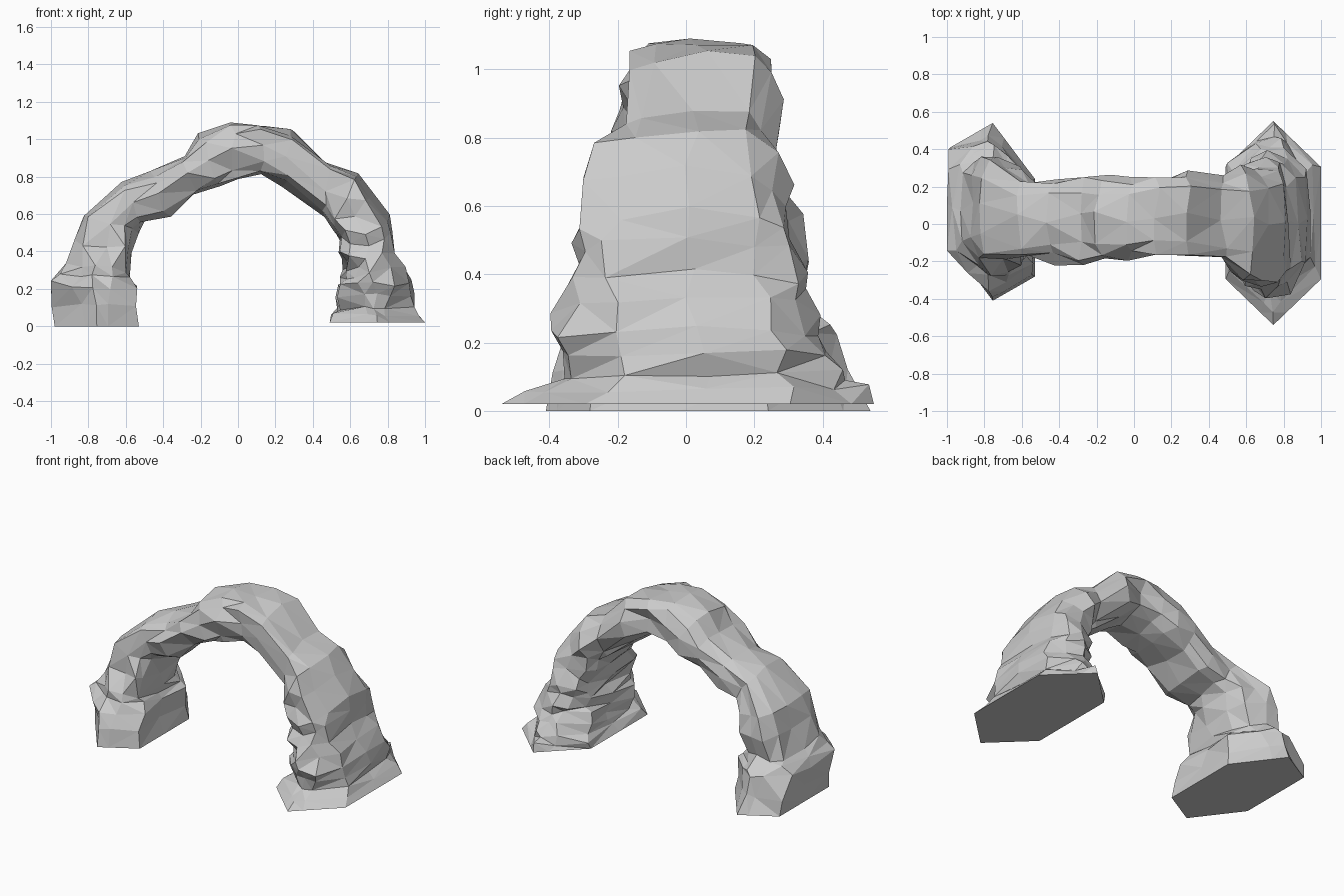
import bpy, bmesh, random
from math import cos, sin, tau, copysign

if "Cube" in bpy.data.objects:
    bpy.data.objects.remove(bpy.data.objects["Cube"])

random.seed(7)
SIDES = 12

# Profile stations: outer x,z, inner x,z, then front and back y for the legs
LEFT_LEG = [
    (-.98, .00, -.53, .00, -.41, .54),
    (-1.0, .23, -.55, .21, -.34, .43),
    (-.91, .32, -.59, .30, -.25, .36),
    (-.84, .58, -.54, .51, -.18, .32),
]
SPAN = [
    (-.62, .76, -.50, .56),
    (-.46, .82, -.37, .59),
    (-.30, .92, -.22, .70),
    (-.20, 1.03, -.09, .76),
    (-.03, 1.09, -.01, .79),
    (.12, 1.08, .14, .83),
    (.30, 1.04, .25, .76),
    (.48, .87, .46, .60),
]
RIGHT_LEG = [
    (.63, .82, .51, .53, -.27, .29),
    (.82, .58, .55, .40, -.33, .32),
    (.83, .41, .57, .30, -.35, .35),
    (.94, .24, .54, .21, -.39, .40),
    (.93, .11, .53, .10, -.37, .48),
    (1.0, .02, .49, .02, -.54, .55),
]


def midway(stations):
    """Insert a station halfway between each neighbouring pair."""
    out = [stations[0]]
    for a, b in zip(stations, stations[1:]):
        out += [tuple((p + q) / 2 for p, q in zip(a, b)), b]
    return out


def section_point(k, foot):
    """Unit cross-section: boxy for the span, pointed hexagon for the feet."""
    c, s = cos(tau * k / SIDES), sin(tau * k / SIDES)
    hx = min(1, 2 * (1 - abs(s))) if abs(s) > .5 else 1
    hy = 1 - .45 * hx if abs(s) > .1 else 0
    box = [copysign(abs(t) ** .62, t) if abs(t) > 1e-6 else 0 for t in (c, s)]
    return (box[0] * (1 - foot) + copysign(hx, c) * foot,
            box[1] * (1 - foot) + copysign(hy, s) * foot)


# The span keeps a nearly even depth with small steps
span = [s + (-.19 - random.uniform(-.02, .02), .255 + random.uniform(-.02, .02))
        for s in SPAN]
stations = midway(LEFT_LEG) + span + midway(RIGHT_LEG)

# Sweep the rough rock section from one foot over to the other
bm = bmesh.new()
rings = []
last = len(stations) - 1
for i, (ox, oz, ix, iz, y0, y1) in enumerate(stations):
    foot = max(0, min(1, 1.15 - (oz + iz) * 1.3))
    skew = .085 * max(foot, .5) if ox < -.7 else 0   # left foot is twisted
    ring = []
    for k in range(SIDES):
        u, v = section_point(k, foot)
        x = (ox + ix) / 2 + u * (ox - ix) / 2
        z = (oz + iz) / 2 + u * (oz - iz) / 2
        y = (y0 + y1) / 2 + v * (y1 - y0) / 2 + u * skew
        if 0 < i < last:
            x = max(-1, min(1, x + random.uniform(-.02, .02)))
            y += random.uniform(-.03, .03)
            z = min(1.09, z + random.uniform(-.018, .018))
        ring.append(bm.verts.new((x, y, z)))
    rings.append(ring)

for a, b in zip(rings, rings[1:]):
    for k in range(SIDES):
        n = (k + 1) % SIDES
        bm.faces.new((a[k], a[n], b[n], b[k]))

# Facet the rock, then close the flat undersides of the feet
bmesh.ops.triangulate(bm, faces=bm.faces[:], quad_method='SHORT_EDGE')
bm.faces.new(rings[0])
bm.faces.new(rings[-1])
bmesh.ops.recalc_face_normals(bm, faces=bm.faces[:])

mesh = bpy.data.meshes.new("rock_arch")
bm.to_mesh(mesh)
bm.free()
arch = bpy.data.objects.new("rock_arch", mesh)
bpy.context.collection.objects.link(arch)

# Darker grey stone
stone = bpy.data.materials.new("stone")
stone.diffuse_color = (.55, .55, .55, 1)
stone.use_nodes = True
stone.node_tree.nodes["Principled BSDF"].inputs["Base Color"].default_value = stone.diffuse_color
mesh.materials.append(stone)
